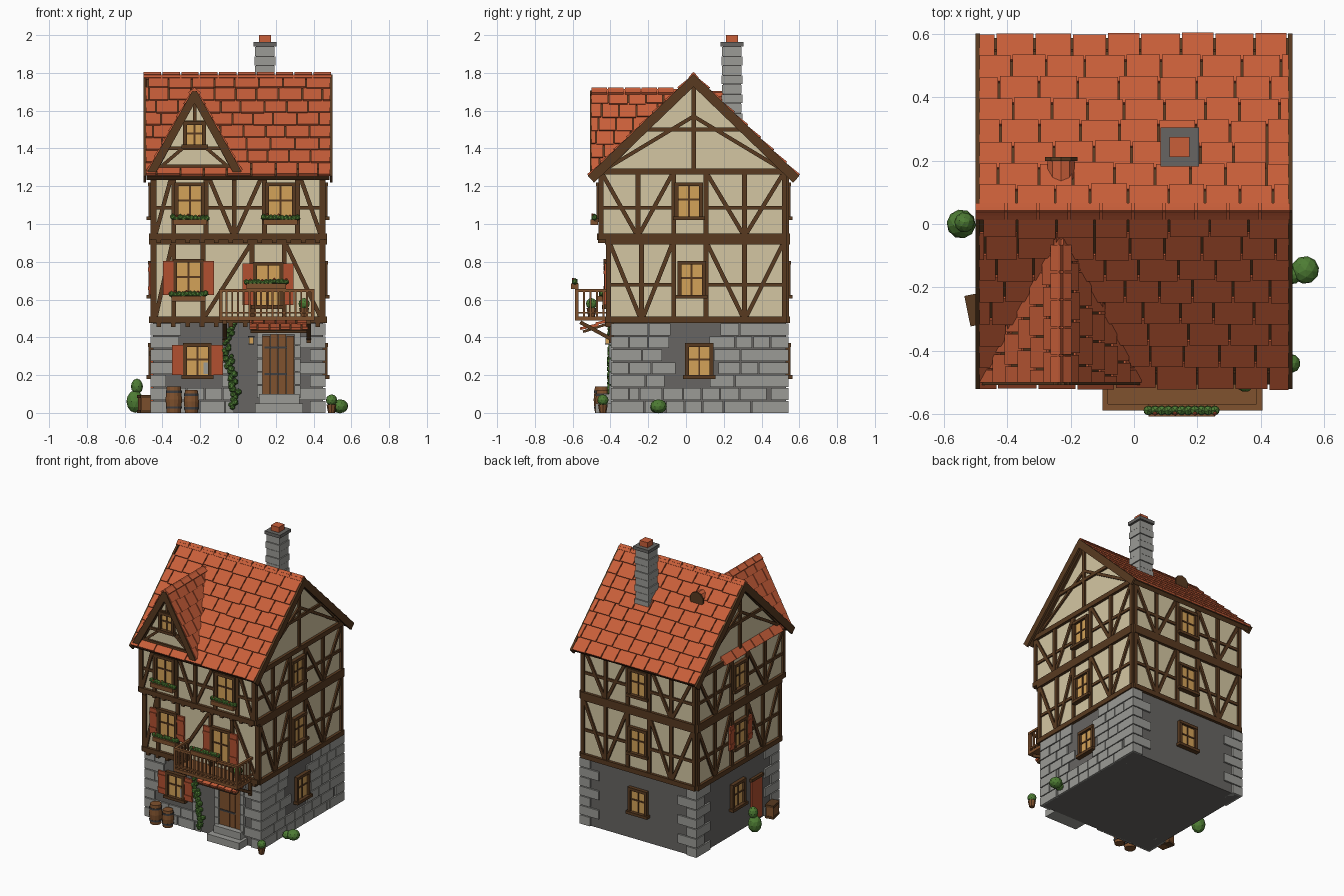
import bpy, bmesh, math, random
from mathutils import Matrix, Vector as V

if "Cube" in bpy.data.objects:
    bpy.data.objects.remove(bpy.data.objects["Cube"])
random.seed(4)

def srgb(r, g, b):
    return [((c / 255 + .055) / 1.055) ** 2.4 if c > 10 else c / 3295 for c in (r, g, b)] + [1]

COL = {'plaster': (212, 198, 162), 'timber': (88, 58, 32), 'wood': (128, 82, 46), 'glass': (212, 162, 88),
       'tile': (200, 94, 57), 'shutter red': (178, 80, 48), 'light stone': (155, 155, 150),
       'dark stone': (103, 101, 98), 'leaf green': (78, 125, 52), 'iron': (62, 62, 64)}
MATS = {}
for k, c in COL.items():
    MATS[k] = bpy.data.materials.new(k)
    MATS[k].diffuse_color = srgb(*c)
PARTS = {}

def part(name, mat):
    return PARTS.setdefault(name, (bmesh.new(), mat))[0]

def frame(o, u, v):
    u, v = V(u).normalized(), V(v).normalized()
    return Matrix.Translation(o) @ Matrix((u, v, u.cross(v))).transposed().to_4x4()

I = Matrix()

def box(name, mat, a, b, F=I):
    a, b = V(a), V(b)
    M = F @ Matrix.Translation((a + b) / 2) @ Matrix.Diagonal((*(b - a), 1))
    bmesh.ops.create_cube(part(name, mat), size=1, matrix=M)

def bar(name, mat, F, p, q, w, d0=-.01, d1=.014):
    # beam lying in a wall plane from p to q
    p, q = V(p), V(q)
    d = q - p
    G = F @ Matrix.Translation((*p, 0)) @ Matrix.Rotation(math.atan2(d.y, d.x), 4, 'Z')
    box(name, mat, (0, -w / 2, d0), (d.length, w / 2, d1), G)

def cyl(name, mat, c, r1, r2, h, n=10, R=I):
    bmesh.ops.create_cone(part(name, mat), cap_ends=True, segments=n, radius1=r1, radius2=r2, depth=h,
                          matrix=Matrix.Translation(c) @ R)

def blob(name, c, r, sub=1, mat='leaf green', sz=1):
    M = Matrix.Translation(c) @ Matrix.Rotation(random.random() * 6, 4, 'Z') @ Matrix.Diagonal((1, 1, sz, 1))
    bmesh.ops.create_icosphere(part(name, mat), subdivisions=sub, radius=r, matrix=M)

def prism(name, mat, pts, axis_vec):
    bm = part(name, mat)
    f = bm.faces.new([bm.verts.new(p) for p in pts])
    g = bmesh.ops.extrude_face_region(bm, geom=[f])['geom']
    bmesh.ops.translate(bm, vec=axis_vec, verts=[v for v in g if isinstance(v, bmesh.types.BMVert)])
    bmesh.ops.recalc_face_normals(bm, faces=bm.faces)

# wall frames: local x along wall, y up, z outward
Z = (0, 0, 1)
def front(y): return frame((0, y, 0), (1, 0, 0), Z)
RIGHT, LEFT = frame((.45, 0, 0), (0, 1, 0), Z), frame((-.45, 0, 0), (0, -1, 0), Z)
BACK = frame((0, .53, 0), (-1, 0, 0), Z)
FRONT = [front(-.385), front(-.41), front(-.45)]

# wall bodies
box('stone_base', 'dark stone', (-.45, -.385, 0), (.45, .53, .49))
box('first_storey', 'plaster', (-.45, -.41, .48), (.45, .53, .93))
box('second_storey', 'plaster', (-.45, -.45, .92), (.45, .53, 1.3))
prism('gable_wall', 'plaster', [(-.45, -.45, 1.28), (-.45, .53, 1.28), (-.45, .04, 1.76)], (.9, 0, 0))

# stonework: corner quoins and coursed blocks
H = .0685
for i in range(7):
    a, b = (.15, .08) if i % 2 else (.08, .15)
    for x in (-1, 1):
        for y, s in ((-.385, 1), (.53, -1)):
            p, q = (x * .462, y - s * .012), (x * (.462 - a), y + s * b)
            box('quoins', 'light stone', (min(p[0], q[0]), min(p[1], q[1]), i * H),
                (max(p[0], q[0]), max(p[1], q[1]), (i + 1) * H - .006))

def stones(F, u0, u1, keep):
    for i in range(7):
        u = u0 - random.random() * .06
        while u < u1:
            w = random.uniform(.09, .15)
            a, b = max(u, u0), min(u + w - .006, u1)
            if b - a > .02 and keep((a + b) / 2, (i + .5) * H):
                box('stone_blocks', 'light stone', (a, i * H, -.005), (b, (i + 1) * H - .006, .01), F)
            u += w

stones(RIGHT, -.3, .45, lambda u, z: not (abs(u - .04) < .15 and .14 < z < .45))
stones(FRONT[0], -.38, -.02, lambda u, z: z < .13 or (u > -.12 and z < .26) or (u < -.32 and z > .3))

# timber framing: posts, then rail and brace per panel ('w' marks a window panel)
def framing(F, z0, z1, posts, dirs, rail=True):
    T = ('timber_frame', 'timber', F)
    for z in (z0 + .012, z1 - .012):
        bar(*T, (posts[0] - .012, z), (posts[-1] + .012, z), .034, -.01, .02)
    for p in posts:
        bar(*T, (p, z0), (p, z1), .026)
    for a, b, d in zip(posts, posts[1:], dirs):
        if d == 'w':
            continue
        if rail:
            zm = z0 + .45 * (z1 - z0)
            bar(*T, (a, zm), (b, zm), .02, -.01, .01)
        p, q = ((a + .01, z0 + .03), (b - .01, z1 - .03)) if d == '/' else ((a + .01, z1 - .03), (b - .01, z0 + .03))
        bar(*T, p, q, .022, -.01, .012)

framing(FRONT[1], .48, .92, [-.445, -.34, -.185, .075, .245, .445], '/w/w\\', False)
framing(FRONT[2], .92, 1.29, [-.445, -.34, -.17, -.02, .14, .315, .445], '/w\\/w\\')
for F, c, lo, hi in ((RIGHT, .02, -.41, .52), (LEFT, -.05, -.52, .41), (BACK, 0, -.44, .44)):
    for z0, z1, e in ((.48, .92, 0), (.92, 1.29, .04)):
        l, h = lo - (e if F is RIGHT else 0), hi + (e if F is LEFT else 0)
        framing(F, z0, z1, [l, (l + c - .08) / 2, c - .085, c + .085, (h + c + .08) / 2, h], '\\/w\\/')
for F, c in ((RIGHT, .04), (LEFT, -.04)):   # gable timbers
    T = ('gable_timbers', 'timber', F)
    bar(*T, (c, 1.28), (c, 1.77), .024)
    bar(*T, (c - .27, 1.5), (c + .27, 1.5), .022)
    for s in (-1, 1):
        bar(*T, (c + s * .45, 1.3), (c, 1.57), .02, -.01, .012)
        bar(*T, (c + s * .47, 1.29), (c, 1.76), .03)
for i in range(12):   # joist ends under the overhang
    x = -.42 + i * .0765
    box('joist_ends', 'timber', (x - .012, -.425, .455), (x + .012, -.38, .482))
    box('joist_ends', 'timber', (x - .012, -.465, .9), (x + .012, -.4, .925))

# windows
def window(F, u, z, w=.14, h=.19, shut=0, flowers=False):
    a, b, T = u - w / 2, u + w / 2, ('window_frames', 'timber', F)
    box('window_glass', 'glass', (a, z, 0), (b, z + h, .009), F)
    for x in (a, b):
        bar(*T, (x, z), (x, z + h), .02, 0, .024)
    bar(*T, (a - .01, z + h), (b + .01, z + h), .02, 0, .026)
    bar(*T, (a - .02, z), (b + .02, z), .02, 0, .034)
    bar(*T, (u, z), (u, z + h), .01, 0, .014)
    bar(*T, (a, z + h * .55), (b, z + h * .55), .01, 0, .014)
    for s in (-1, 1) if shut else ():
        m = u + s * (w / 2 + .01 + shut / 2)
        box('shutters', 'shutter red', (m - shut / 2, z + .01, .008), (m + shut / 2, z + h, .022), F)
        for k in (.25, .8):
            box('shutters', 'shutter red', (m - shut / 2, z + h * k - .01, .02), (m + shut / 2, z + h * k + .01, .027), F)
    if flowers:
        flower_box(F @ Matrix.Translation((u, z - .025, .015)), w + .04)

def flower_box(F, w):
    box('flower_boxes', 'wood', (-w / 2, 0, 0), (w / 2, .03, .04), F)
    n = int(w / .02)
    for i in range(n + 1):
        p = F @ V((-w / 2 + i * w / n, .035 + random.random() * .008, .02))
        blob('window_plants', p, .017)
        if i % 3 == 1:
            blob('flowers', p + V((0, -.01, .012)), .007, 1, 'shutter red')

for u in (-.255, .225):
    window(FRONT[2], u, 1.02, flowers=True)
window(FRONT[1], -.262, .615, shut=.055, flowers=True)
window(FRONT[1], .16, .56, h=.23, shut=.055)
window(FRONT[0], -.215, .19, .13, .17, .06)
for F, us in ((RIGHT, (.07, .03, .015)), (LEFT, (-.07, -.05, -.05)), (BACK, (0, 0, 0))):
    for u, z, h in zip(us, (.19, .615, 1.03), (.17, .18, .18)):
        window(F, u, z, .13, h, .05 if F is LEFT and z == .615 else 0)

# roof tiles laid in staggered rows, lower edges lifted
def tiles(name, F, rows, step, w, span):
    for i in range(rows):
        lo, hi = span(i)
        G = F @ Matrix.Translation((0, i * step, 0)) @ Matrix.Rotation(.09, 4, 'X')
        x = lo - (w / 2 if i % 2 else 0)
        while x < hi:
            ww = w * random.uniform(.88, 1.12)
            a, b = max(x, lo), min(x + ww - .006, hi)
            if b - a > .008:
                box(name, 'tile', (a, -.008, 0), (b, step + random.uniform(-.002, .006), .014), G)
            x += ww

for s in (-1, 1):
    S = frame((0, .04, 1.775), (s, 0, 0), (0, s * .55, -.53))
    box('roof_boards', 'timber', (-.485, 0, -.025), (.485, .755, .004), S)
    tiles('roof_tiles', S, 8, .0945, .117, lambda i: (-.488, .488))
    for x in (-.5, .486):
        box('barge_boards', 'timber', (x, -.01, -.035), (x + .014, .765, .014), S)
for i in range(10):
    x = -.5 + i * .1
    for s in (-1, 1):
        S = frame((x, .04, 1.806), (s, 0, 0), (0, s * .55, -.53))
        box('ridge_tiles', 'tile', (0 if s > 0 else -.092, 0, -.02), (.092 if s > 0 else 0, .04, -.003), S)

# dormer
DX, DZ = -.23, 1.7
prism('dormer_wall', 'plaster', [(DX - .21, -.465, 1.28), (DX + .21, -.465, 1.28), (DX, -.465, 1.68)], (0, .38, 0))
for s in (-1, 1):
    S = frame((DX, -.5, DZ), (0, -s, 0), (s * .24, 0, -.43))
    def span(i, pad=.03):
        L = (DZ - i * .0705 - 1.27) * 1.038 - .01 + pad
        return (-L, 0) if s > 0 else (0, L)
    tiles('dormer_tiles', S, 6, .081, .1, span)
    for i in range(6):
        lo, hi = span(i, .02)
        box('dormer_boards', 'timber', (lo, i * .081, -.018), (hi, (i + 1) * .081, .004), S)
    lo, hi = (-.006, .008) if s > 0 else (-.008, .006)
    box('dormer_barge_boards', 'timber', (lo, 0, -.03), (hi, .49, .012), S)
    for i in range(5):
        R = frame((DX, -.5 + i * .088, DZ + .027), (0, -s, 0), (s * .4, 0, -.3))
        box('dormer_ridge_tiles', 'tile', (-.082 if s > 0 else 0, 0, -.02), (0 if s > 0 else .082, .045, -.004), R)
D = front(-.465)
window(D, DX, 1.41, .1, .125)
T = ('dormer_timbers', 'timber', D)
bar(*T, (DX - .2, 1.3), (DX + .2, 1.3), .03)
for z, k in ((1.4, .145), (1.54, .075)):
    bar(*T, (DX - k, z), (DX + k, z), .018)
bar(*T, (DX, 1.54), (DX, 1.68), .018)
for s in (-1, 1):
    bar(*T, (DX + s * .17, 1.31), (DX + s * .04, 1.42), .018)
    bar(*T, (DX + s * .2, 1.3), (DX, 1.67), .024)

# chimney, roof vent and small pent roof on the left gable
box('chimney_core', 'dark stone', (.095, .195, 1.45), (.19, .29, 1.95))
for i in range(9):
    e = .004 * (i % 2)
    box('chimney_courses', 'light stone', (.091 - e, .191 - e, 1.49 + i * .05), (.194 + e, .294 + e, 1.536 + i * .05))
box('chimney_cap', 'dark stone', (.083, .182, 1.94), (.205, .305, 1.963))
box('chimney_pot', 'tile', (.112, .212, 1.96), (.175, .275, 2.0))
RX = Matrix.Rotation(math.pi / 2, 4, 'X')
cyl('roof_vent', 'tile', (DX, .16, 1.66), .045, .045, .09, 10, RX)
cyl('roof_vent_face', 'timber', (DX, .205, 1.66), .054, .054, .012, 10, RX)
P = frame((-.45, 0, 1.325), (0, -1, 0), (-.045, 0, -.04))
tiles('pent_roof', P, 1, .062, .11, lambda i: (-.25, .4))

# door, surround, steps, canopy
F = FRONT[0]
for i in range(4):
    box('door_planks', 'wood', (.13 + i * .0425, .1, 0), (.17 + i * .0425, .42 - .012 * (i in (0, 3)), .012), F)
for z in (.2, .34):
    box('door_hinges', 'iron', (.14, z, .01), (.26, z + .012, .016), F)
for x in (.1, .3):
    for i in range(5):
        box('door_surround', 'light stone', (x, .08 + i * .07, 0), (x + .03, .146 + i * .07, .022), F)
box('door_surround', 'light stone', (.1, .415, 0), (.33, .445, .022), F)
box('door_steps', 'light stone', (.09, -.48, 0), (.345, -.38, .05))
box('door_steps', 'light stone', (.11, -.435, .05), (.325, -.38, .1))
C = frame((.215, -.39, .485), (-1, 0, 0), (0, -.17, -.055))
box('canopy_boards', 'timber', (-.15, 0, -.012), (.15, .165, .002), C)
tiles('canopy_tiles', C, 2, .085, .06, lambda i: (-.155, .155))
box('side_door', 'shutter red', (.085, .02, 0), (.2, .31, .014), LEFT)
bar('side_door_frame', 'timber', LEFT, (.075, .315), (.21, .315), .02, 0, .02)
box('lantern', 'iron', (.055, -.43, .362), (.085, -.385, .368))
box('lantern_light', 'glass', (.058, -.425, .368), (.082, -.4, .4))
box('lantern', 'iron', (.053, -.43, .4), (.087, -.38, .408))

# balcony
box('balcony_floor', 'wood', (-.1, -.588, .488), (.405, -.4, .51))
for z, h in ((.525, .01), (.64, .016)):
    box('balcony_rails', 'wood', (-.1, -.588, z), (.405, -.568, z + h))
    for x in (-.1, .387):
        box('balcony_rails', 'wood', (x, -.588, z), (x + .018, -.41, z + h))
for i in range(17):
    x = -.091 + i * .0304
    w = .009 if i in (0, 16) else .005
    box('balusters', 'wood', (x - w, -.578 - w, .5), (x + w, -.578 + w, .65))
for x in (-.091, .396):
    for i in range(1, 5):
        box('balusters', 'wood', (x - .005, -.578 + i * .034, .5), (x + .005, -.568 + i * .034, .65))
for x in (-.07, .375):
    G = frame((x, 0, 0), (0, 1, 0), Z)
    bar('balcony_braces', 'timber', G, (-.56, .48), (-.385, .385), .02, -.012, .012)
    bar('balcony_braces', 'timber', G, (-.395, .37), (-.395, .49), .022, -.012, .012)
flower_box(front(-.568) @ Matrix.Translation((.15, .655, 0)), .21)

# barrels, crate, pots and greenery
for x, y, r, h in ((-.34, -.445, .044, .14), (-.247, -.44, .04, .12)):
    cyl('barrels', 'wood', (x, y, h / 4), r * .84, r, h / 2, 12)
    cyl('barrels', 'wood', (x, y, h * .75), r, r * .84, h / 2, 12)
    for k in (.2, .8):
        cyl('barrel_hoops', 'iron', (x, y, h * k), r * .96, r * .96, .012, 12)
K = Matrix.Translation((-.5, -.27, 0)) @ Matrix.Rotation(.2, 4, 'Z')
box('crate', 'wood', (-.022, -.045, 0), (.03, .045, .095), K)
for z in (0, .08):
    box('crate_slats', 'timber', (-.026, -.049, z), (.034, .049, z + .016), K)
for x, y, z in ((.495, -.44, 0), (.35, -.5, .51)):
    cyl('plant_pots', 'wood', (x, y, z + .022), .018, .026, .044, 8)
    blob('pot_plants', (x, y, z + .068), .03, 2)
for x, y, z, r, sz in ((-.545, .0, .06, .046, 1.3), (-.535, .005, .14, .032, 1.3), (.54, -.145, .035, .044, .85), (.5, -.16, .03, .03, 1)):
    blob('bushes', (x, y, z), r, 2, sz=sz)
for i in range(34):
    z = .03 + i * .0135
    blob('climbing_vine', (-.035 + .022 * math.sin(z * 14) + random.uniform(-.02, .02), -.4, z), random.uniform(.013, .022))

for name, (bm, mat) in PARTS.items():
    me = bpy.data.meshes.new(name)
    bm.to_mesh(me)
    bm.free()
    me.materials.append(MATS[mat])
    bpy.context.collection.objects.link(bpy.data.objects.new(name, me))

for m in bpy.data.materials:
    if m.users and not m.is_grease_pencil:
        m.use_nodes = True
        m.node_tree.nodes["Principled BSDF"].inputs["Base Color"].default_value = m.diffuse_color
